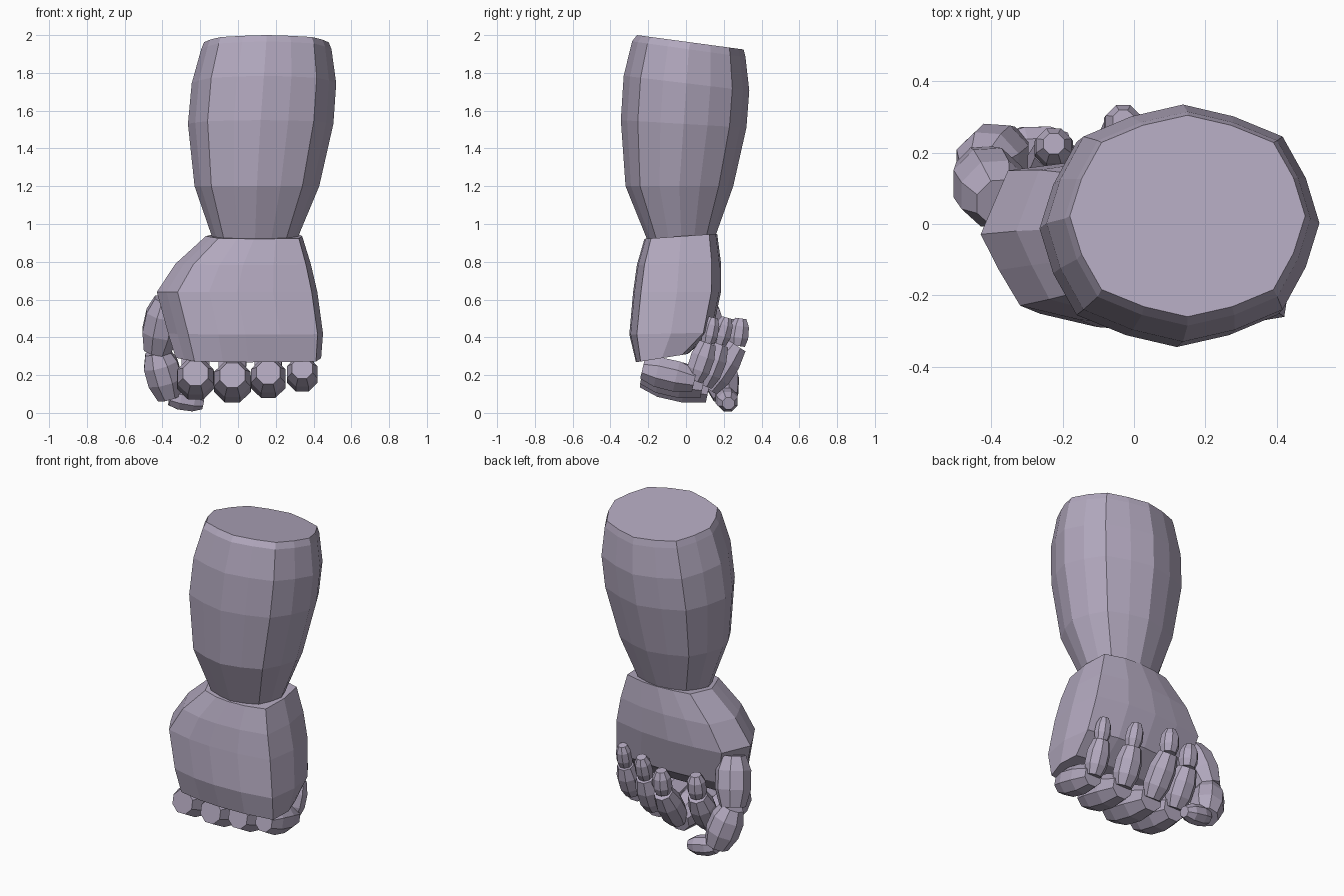
import bpy, bmesh, math
from mathutils import Vector

if "Cube" in bpy.data.objects:
    bpy.data.objects.remove(bpy.data.objects["Cube"])

mat = bpy.data.materials.new("mauve grey")
mat.diffuse_color = (0.445, 0.392, 0.515, 1)
mat.use_nodes = True
mat.node_tree.nodes["Principled BSDF"].inputs["Base Color"].default_value = mat.diffuse_color


def loft(name, rings):
    """Skin a list of closed rings and cap both ends."""
    bm = bmesh.new()
    rows = [[bm.verts.new(p) for p in r] for r in rings]
    n = len(rows[0])
    for a, b in zip(rows, rows[1:]):
        for i in range(n):
            j = (i + 1) % n
            bm.faces.new((a[i], a[j], b[j], b[i]))
    bm.faces.new(rows[0][::-1])
    bm.faces.new(rows[-1])
    bmesh.ops.recalc_face_normals(bm, faces=bm.faces)
    me = bpy.data.meshes.new(name)
    bm.to_mesh(me)
    bm.free()
    me.materials.append(mat)
    ob = bpy.data.objects.new(name, me)
    bpy.context.collection.objects.link(ob)
    return ob


def section(profile, z, x0, x1, y0, y1, slope):
    """Fit a unit profile in a box; slope tilts the ring along y."""
    cx, cy, w, d = (x0 + x1) / 2, (y0 + y1) / 2, (x1 - x0) / 2, (y1 - y0) / 2
    return [(cx + u * w, cy + v * d, z + slope * v * d) for u, v in profile]


# Forearm: soft octagon with split sides
quarter = [(1, 0), (.9, .38), (.73, .73), (.37, .9)]
arm_profile = []
for k in range(4):
    for u, v in quarter:
        for _ in range(k):
            u, v = -v, u
        arm_profile.append((u, v))
arm = [
    (.925, -.135, .315, -.205, .155, .05),
    (1.2, -.23, .43, -.32, .25, 0),
    (1.53, -.265, .505, -.345, .32, -.06),
    (1.745, -.245, .52, -.33, .335, -.12),
    (1.925, -.195, .495, -.285, .315, -.14),
    (1.962, -.18, .48, -.26, .305, -.135),
]
loft("forearm", [section(arm_profile, *r) for r in arm])

# Palm: boxy block, bulging on the thumb side
palm_profile = [(-1, .08), (-.88, -.35), (-.74, -.78), (-.35, -.95), (0, -1),
                (.45, -.97), (.93, -.82), (1, 0), (.93, .78), (.45, .96),
                (0, 1), (-.4, .95), (-.82, .85)]
palm = [
    (.29, -.33, .44, -.265, .01, .16),
    (.42, -.37, .45, -.3, .14, .02),
    (.64, -.43, .42, -.28, .185, 0),
    (.79, -.33, .385, -.26, .185, .03),
    (.935, -.17, .34, -.22, .165, .07),
]
loft("palm", [section(palm_profile, *r) for r in palm])

# Finger bones: eight-sided barrels between two points
BARREL = [(0, .68), (.28, .98), (.65, 1), (1, .72)]
TIP = [(0, .78), (.3, 1), (.72, .92), (1, .55)]


def bone(name, a, b, r, shape):
    a, b = Vector(a), Vector(b)
    axis = (b - a).normalized()
    ref = Vector((0, 1, 0)) if abs(axis.x) > .8 else Vector((1, 0, 0))
    side = (ref - axis * ref.dot(axis)).normalized()
    up = axis.cross(side)
    rings = []
    for t, s in shape:
        c = a.lerp(b, t)
        rings.append([c + (side * math.cos(q) + up * math.sin(q)) * r * s
                      for q in (math.pi * (i + .5) / 4 for i in range(8))])
    loft(name, rings)


def finger(name, pts, radii):
    for k, part in enumerate(("base", "middle", "tip")):
        bone(f"{name}_{part}", pts[k], pts[k + 1], radii[k], TIP if k == 2 else BARREL)


# Curled fingers: x, then (y, z) of the four joints, then radii
fingers = {
    "little_finger": (.34, [(-.23, .235), (.045, .17), (.115, .37), (.145, .505)], (.088, .068, .048)),
    "ring_finger": (.16, [(-.23, .215), (.09, .145), (.175, .365), (.215, .505)], (.1, .078, .053)),
    "middle_finger": (-.03, [(-.23, .2), (.12, .125), (.27, .355), (.29, .5)], (.106, .08, .058)),
    "index_finger": (-.225, [(-.23, .21), (.09, .145), (.205, .36), (.225, .5)], (.106, .08, .058)),
}
for name, (x, yz, radii) in fingers.items():
    finger(name, [(x, y, z) for y, z in yz], radii)

# Thumb hanging beside the index finger
finger("thumb", [(-.375, .06, .6), (-.43, .15, .325), (-.36, .21, .085), (-.185, .225, .05)],
       (.105, .1, .062))
